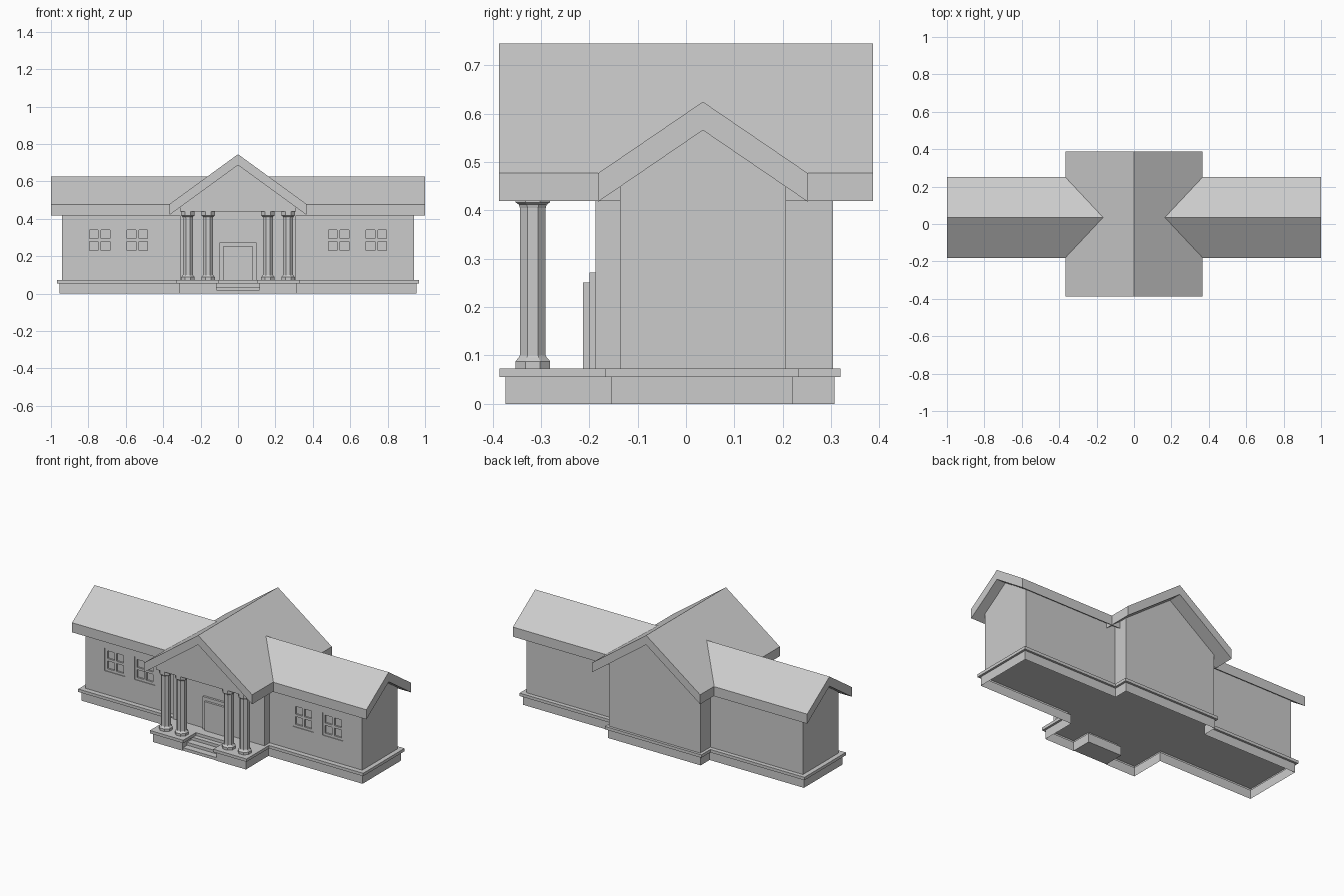
import bpy, bmesh
from math import pi, cos, sin

if "Cube" in bpy.data.objects:
    bpy.data.objects.remove(bpy.data.objects["Cube"])


def finish(name, bm):
    bmesh.ops.recalc_face_normals(bm, faces=bm.faces)
    me = bpy.data.meshes.new(name)
    bm.to_mesh(me)
    bm.free()
    ob = bpy.data.objects.new(name, me)
    bpy.context.collection.objects.link(ob)
    return ob


def loft(name, rings, bottom=True):
    """Join equal-length rings of 3D points into a capped shell."""
    bm = bmesh.new()
    vs = [[bm.verts.new(p) for p in r] for r in rings]
    n = len(vs[0])
    for a, b in zip(vs, vs[1:]):
        for i in range(n):
            j = (i + 1) % n
            bm.faces.new((a[i], a[j], b[j], b[i]))
    bm.faces.new(vs[-1])
    if bottom:
        bm.faces.new(vs[0][::-1])
    return finish(name, bm)


def prism(name, profile, a, b, axis):
    """Extrude a (side, z) profile from a to b along x or y."""
    put = (lambda u, z, t: (t, u, z)) if axis == 'x' else (lambda u, z, t: (u, t, z))
    return loft(name, [[put(u, z, t) for u, z in profile] for t in (a, b)])


def box(name, x0, x1, y0, y1, z0, z1):
    return prism(name, [(x0, z0), (x1, z0), (x1, z1), (x0, z1)], y0, y1, 'y')


def house(c, half, z0, apex, slope):
    e = apex - half * slope
    return [(c - half, z0), (c + half, z0), (c + half, e), (c, apex), (c - half, e)]


def roof(c, half, apex, eave, t):
    return [(c - half, eave), (c, apex), (c + half, eave),
            (c + half, eave - t), (c, apex - t), (c - half, eave - t)]


# Stepped foundation, open underneath, with a notch for the steps
def outline(d, z):
    r = [(0.115 - d, -0.25 - d), (0.115 - d, -0.373 - d), (0.315 + d, -0.373 - d),
         (0.315 + d, -0.155 - d), (0.955 + d, -0.155 - d), (0.955 + d, 0.22 + d),
         (0.315 + d, 0.22 + d), (0.315 + d, 0.307 + d)]
    return [(x, y, z) for x, y in r] + [(-x, y, z) for x, y in r[::-1]]


FLOOR = 0.073
loft("foundation", [outline(0, 0), outline(0, 0.055),
                    outline(0.013, 0.055), outline(0.013, FLOOR)], bottom=False)

# Entrance steps
for i in range(3):
    box(f"step_{i + 1}", -0.115, 0.115, -0.37 + 0.04 * i, -0.245, 0.0, 0.018 * (i + 1))

# Wing walls and central hall walls
wings = prism("wing_walls", house(0.035, 0.172, FLOOR, 0.566, 0.68), -0.94, 0.94, 'x')
prism("hall_walls", house(0, 0.31, FLOOR, 0.688, 0.727), -0.187, 0.304, 'y')

# Roofs
prism("wing_roof", roof(0.035, 0.217, 0.625, 0.477, 0.059), -1, 1, 'x')
prism("hall_roof", roof(0, 0.367, 0.745, 0.478, 0.058), -0.387, 0.387, 'y')

# Pediment above the columns
prism("pediment", house(0, 0.31, 0.44, 0.688, 0.727), -0.355, -0.187, 'y')

# Door surround and door
box("door_frame", -0.1, 0.1, -0.2, -0.18, FLOOR, 0.272)
box("door", -0.08, 0.08, -0.213, -0.18, FLOOR, 0.251)

# Eight-sided columns with base and capital
col_profile = [(0.039, FLOOR), (0.039, 0.088), (0.031, 0.096), (0.029, 0.1),
               (0.029, 0.405), (0.031, 0.412), (0.039, 0.417), (0.039, 0.441)]
for i, cx in enumerate((-0.268, -0.16, 0.16, 0.268)):
    loft(f"column_{i + 1}", [[(cx + r * cos((k + 0.5) * pi / 4),
                               -0.317 + r * sin((k + 0.5) * pi / 4), z)
                              for k in range(8)] for r, z in col_profile])

# Windows: recessed opening, frame bars and four panes
W, Y, ZC = 0.07, -0.137, 0.286
for i, cx in enumerate((-0.74, -0.538, 0.538, 0.74)):
    cut = box(f"window_cutter_{i + 1}", cx - W, cx + W, Y - 0.02, Y + 0.014, ZC - W, ZC + W)
    cut.hide_render = True
    cut.hide_viewport = True
    cut.display_type = 'WIRE'
    m = wings.modifiers.new("window_opening", 'BOOLEAN')
    m.operation = 'DIFFERENCE'
    m.solver = 'EXACT'
    m.object = cut
    for k, off in enumerate((-0.0625, 0, 0.0625)):
        h = 0.0075
        box(f"window_{i + 1}_upright_{k + 1}", cx + off - h, cx + off + h,
            Y + 0.004, Y + 0.016, ZC - W, ZC + W)
        box(f"window_{i + 1}_rail_{k + 1}", cx - W, cx + W,
            Y + 0.004, Y + 0.016, ZC + off - h, ZC + off + h)
